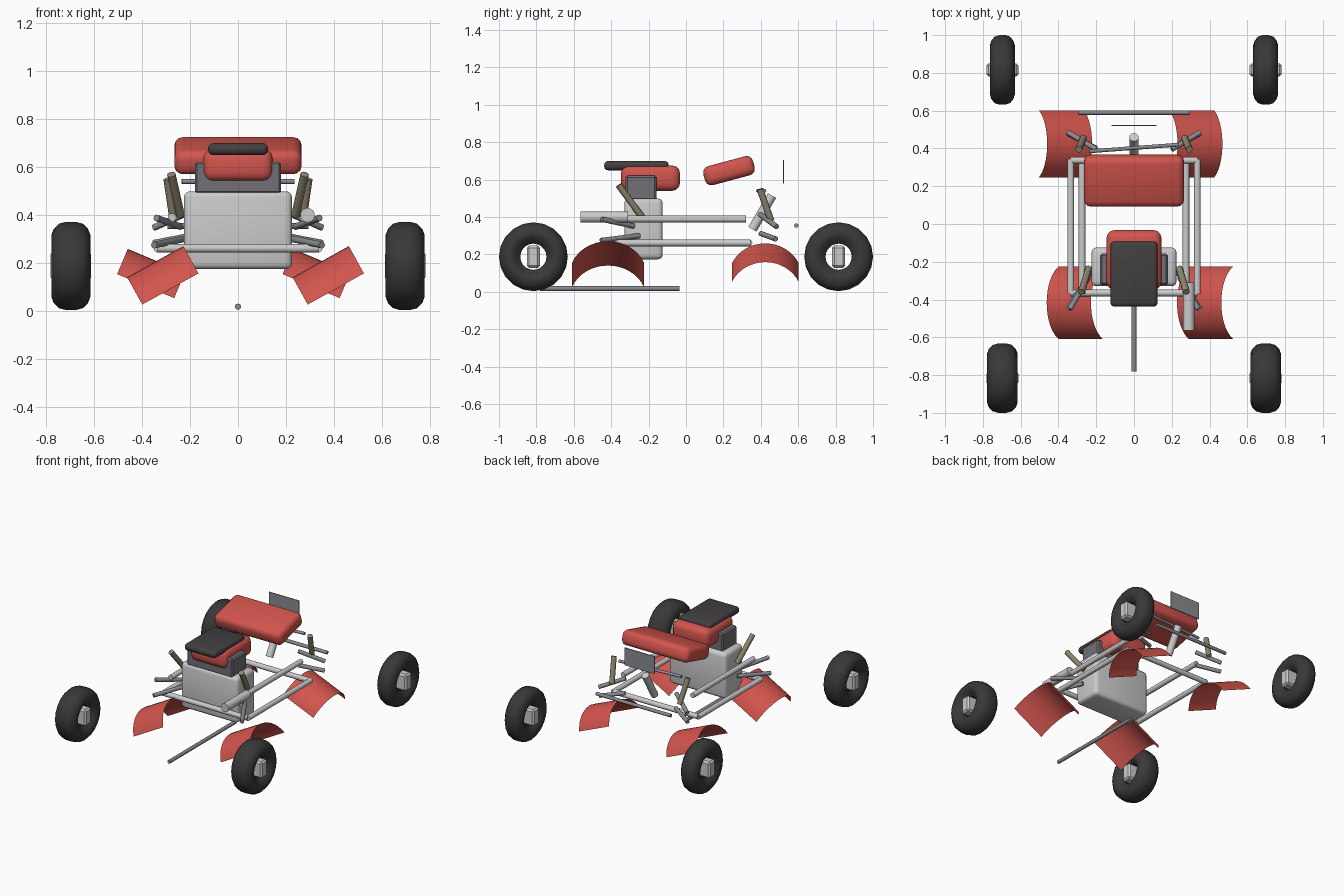
import bpy, bmesh, math
from mathutils import Vector, Matrix

if "Cube" in bpy.data.objects:
    bpy.data.objects.remove(bpy.data.objects["Cube"])


def material(name, r, g, b):
    m = bpy.data.materials.new(name)
    m.diffuse_color = (r, g, b, 1)
    m.use_nodes = True
    m.node_tree.nodes["Principled BSDF"].inputs["Base Color"].default_value = m.diffuse_color
    return m


RED = material("red paint", 0.65, 0.09, 0.075)
RUBBER = material("rubber", 0.04, 0.04, 0.042)
SEAT = material("seat vinyl", 0.055, 0.05, 0.05)
DARK = material("dark metal", 0.16, 0.16, 0.18)
STEEL = material("steel", 0.25, 0.26, 0.28)
SILVER = material("silver", 0.6, 0.6, 0.62)
KHAKI = material("spring", 0.27, 0.24, 0.16)


def finish(name, bm, mat, angle=35):
    me = bpy.data.meshes.new(name)
    bm.to_mesh(me)
    bm.free()
    me.materials.append(mat)
    ob = bpy.data.objects.new(name, me)
    bpy.context.collection.objects.link(ob)
    bpy.ops.object.select_all(action='DESELECT')
    bpy.context.view_layer.objects.active = ob
    ob.select_set(True)
    bpy.ops.object.shade_smooth_by_angle(angle=math.radians(angle))
    return ob


def box(name, loc, size, mat, bevel=0.0, tilt=0.0, segs=3):
    bm = bmesh.new()
    bmesh.ops.create_cube(bm, size=1)
    bmesh.ops.scale(bm, vec=size, verts=bm.verts)
    if bevel:
        bmesh.ops.bevel(bm, geom=bm.edges[:], offset=bevel, segments=segs,
                        profile=0.5, affect='EDGES')
    ob = finish(name, bm, mat)
    ob.location = loc
    ob.rotation_euler.x = math.radians(tilt)
    return ob


def rod(name, a, b, r, mat, sides=12):
    a, b = Vector(a), Vector(b)
    bm = bmesh.new()
    rot = (b - a).to_track_quat('Z', 'Y').to_matrix().to_4x4()
    bmesh.ops.create_cone(bm, cap_ends=True, segments=sides, radius1=r, radius2=r,
                          depth=(b - a).length,
                          matrix=Matrix.Translation((a + b) / 2) @ rot)
    return finish(name, bm, mat)


def wheel(name, x, y, w):
    # closed tyre section swept around the x axle
    half = [(0.5, 0.07), (0.75, 0.09), (0.97, 0.112), (1.0, 0.13),
            (0.88, 0.155), (0.62, 0.176), (0.25, 0.184)]
    prof = [(s * w, r) for s, r in half] + [(-s * w, r) for s, r in reversed(half)]
    n = 20
    bm = bmesh.new()
    rings = [[bm.verts.new((px, r * math.cos(t), r * math.sin(t))) for px, r in prof]
             for t in (2 * math.pi * i / n for i in range(n))]
    k = len(prof)
    for i in range(n):
        a, b = rings[i], rings[(i + 1) % n]
        for j in range(k):
            bm.faces.new((a[j], a[(j + 1) % k], b[(j + 1) % k], b[j]))
    bmesh.ops.recalc_face_normals(bm, faces=bm.faces)
    ob = finish(name, bm, RUBBER)
    ob.location = (x, y, 0.188)


def fender(name, x, y, z, half, sag, width, roll):
    # arched sheet; origin at the middle of the chord
    R = (half * half + sag * sag) / (2 * sag)
    amax = math.asin(half / R)
    n = 16
    bm = bmesh.new()
    rows = []
    for i in range(n + 1):
        t = -amax + 2 * amax * i / n
        rows.append([bm.verts.new((s * width / 2, R * math.sin(t), R * math.cos(t) - R + sag))
                     for s in (-1, 1)])
    for a, b in zip(rows, rows[1:]):
        bm.faces.new((a[0], a[1], b[1], b[0]))
    ob = finish(name, bm, RED)
    ob.location = (x, y, z)
    ob.rotation_euler.y = math.radians(roll)


# engine, battery box, seat, tank, plate
box("engine_block", (0, -0.227, 0.337), (0.45, 0.205, 0.325), SILVER, 0.025)
box("engine_cover", (0, -0.24, 0.555), (0.36, 0.165, 0.135), DARK, 0.01, segs=1)
box("seat_base", (0, -0.19, 0.608), (0.29, 0.315, 0.135), RED, 0.04)
box("seat_cushion", (0, -0.265, 0.675), (0.25, 0.345, 0.05), SEAT, 0.022)
box("tank", (0, 0.23, 0.648), (0.53, 0.275, 0.105), RED, 0.035, tilt=15)
box("rear_plate", (0, 0.522, 0.643), (0.24, 0.006, 0.125), STEEL)

# single tubes
rod("steering_column", (0, 0.355, 0.335), (0, 0.46, 0.515), 0.025, SILVER)
rod("handlebar", (-0.235, 0.385, 0.54), (0.235, 0.42, 0.54), 0.01, STEEL)
rod("rear_bar", (-0.295, 0.59, 0.355), (0.295, 0.59, 0.355), 0.012, STEEL)
rod("ground_rod", (0, -0.78, 0.018), (0, -0.035, 0.018), 0.013, STEEL)
rod("exhaust", (0.29, -0.565, 0.4), (0.29, -0.31, 0.4), 0.03, SILVER, 16)
for label, y in (("front", -0.365), ("rear", 0.337)):
    rod(label + "_cross_tube", (-0.335, y, 0.262), (0.335, y, 0.262), 0.018, SILVER)

for s, side in ((-1, "left"), (1, "right")):
    # frame rails
    rod(side + "_lower_rail", (s * 0.335, -0.37, 0.262), (s * 0.335, 0.345, 0.262), 0.018, SILVER)
    rod(side + "_upper_rail", (s * 0.275, -0.37, 0.39), (s * 0.275, 0.32, 0.39), 0.018, SILVER)
    # shock absorbers
    rod(side + "_front_shock", (s * 0.278, -0.36, 0.57), (s * 0.24, -0.235, 0.4), 0.018, KHAKI)
    rod(side + "_rear_shock", (s * 0.293, 0.395, 0.55), (s * 0.268, 0.455, 0.38), 0.018, KHAKI)
    # suspension arms
    for part, a, b in (
            ("front_lower_arm", (0.23, -0.25, 0.3), (0.35, -0.455, 0.275)),
            ("front_upper_arm", (0.24, -0.28, 0.352), (0.34, -0.45, 0.388)),
            ("rear_lower_arm", (0.2, 0.4, 0.312), (0.35, 0.48, 0.283)),
            ("rear_upper_arm", (0.2, 0.395, 0.415), (0.35, 0.485, 0.348))):
        rod(f"{side}_{part}", (s * a[0], a[1], a[2]), (s * b[0], b[1], b[2]), 0.014, STEEL)
    # wheels and hubs
    for label, y, w in (("front", -0.816, 0.081), ("rear", 0.816, 0.066)):
        wheel(f"{side}_{label}_wheel", s * 0.697, y, w)
        box(f"{side}_{label}_hub", (s * 0.697, y, 0.188), (0.17, 0.07, 0.12), SILVER, 0.012, segs=1)
    # fenders lean the same way on both sides
    fx = s * 0.345
    fender(side + "_front_fender", fx + 0.063, -0.417, 0.092, 0.192, 0.13, 0.268, -29)
    fender(side + "_rear_fender", fx - 0.04, 0.424, 0.104, 0.178, 0.114, 0.258, 22.8)
